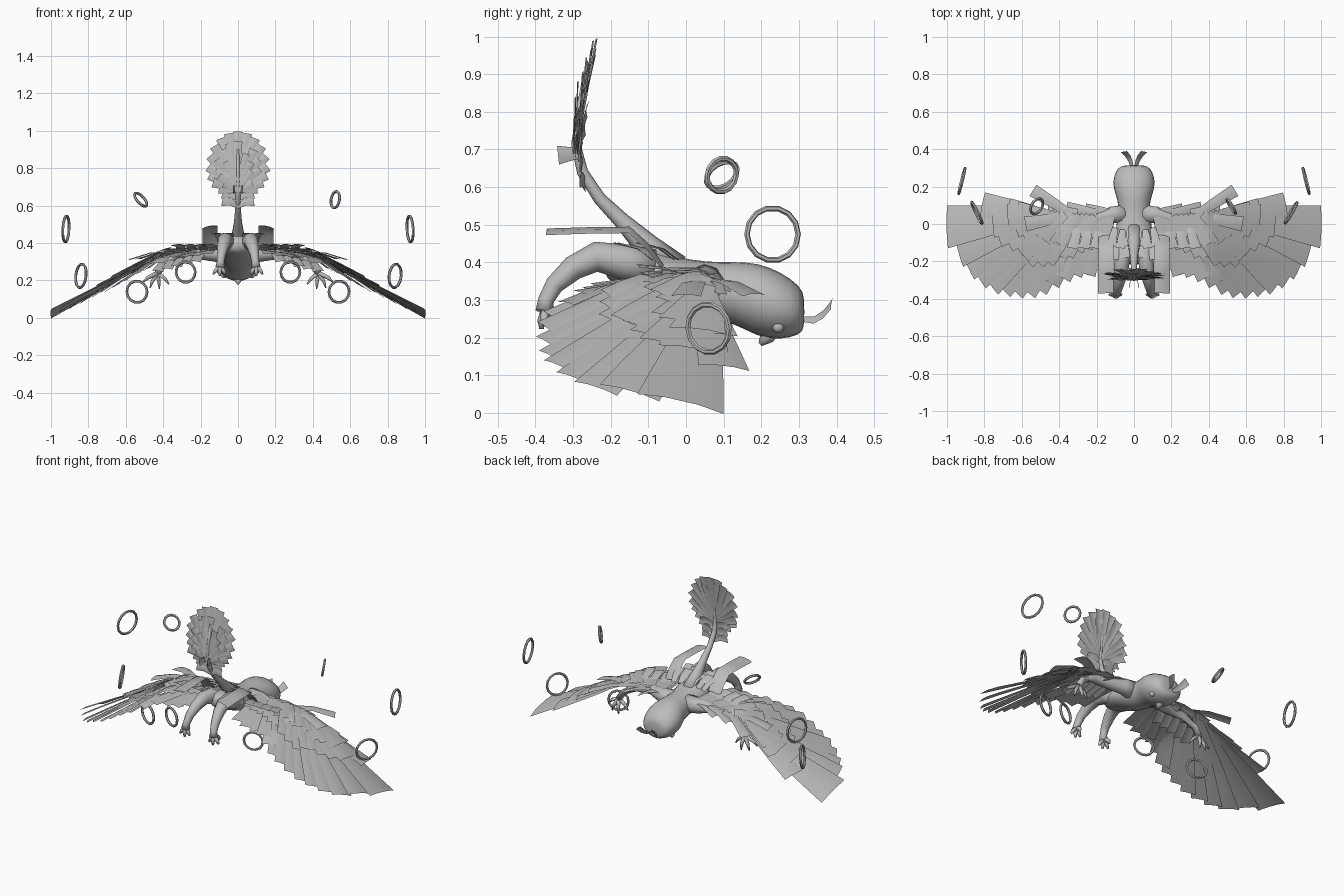
import bpy, bmesh, math, random
from mathutils import Vector

random.seed(4)
old = bpy.data.objects.get("Cube")
if old:
    bpy.data.objects.remove(old, do_unlink=True)

grey = bpy.data.materials.new("plain_grey")
grey.use_nodes = True
GREY = (0.5, 0.5, 0.5, 1)
grey.diffuse_color = GREY
grey.node_tree.nodes["Principled BSDF"].inputs["Base Color"].default_value = GREY


def finish(name, bm, mirror=False, smooth=True, subdiv=0):
    """Turn a bmesh into a named object."""
    mesh = bpy.data.meshes.new(name)
    bm.to_mesh(mesh)
    bm.free()
    mesh.materials.append(grey)
    for p in mesh.polygons:
        p.use_smooth = smooth
    ob = bpy.data.objects.new(name, mesh)
    bpy.context.collection.objects.link(ob)
    if mirror:
        ob.modifiers.new("mirror", "MIRROR").use_mirror_merge = False
    if subdiv:
        m = ob.modifiers.new("subdivide", "SUBSURF")
        m.levels = m.render_levels = subdiv
    return ob


def loft(bm, rings):
    """Skin a list of point rings and cap both ends."""
    rows = [[bm.verts.new(p) for p in ring] for ring in rings]
    n = len(rows[0])
    for a, b in zip(rows, rows[1:]):
        for i in range(n):
            j = (i + 1) % n
            bm.faces.new((a[i], a[j], b[j], b[i]))
    bm.faces.new(rows[0][::-1])
    bm.faces.new(rows[-1])
    bmesh.ops.recalc_face_normals(bm, faces=bm.faces[:])


def tube(bm, pts, sides=8):
    """Tapered tube through (x, y, z, radius) points."""
    centres = [Vector(p[:3]) for p in pts]
    rings = []
    for i, c in enumerate(centres):
        d = (centres[min(i + 1, len(pts) - 1)] - centres[max(i - 1, 0)]).normalized()
        ref = Vector((1, 0, 0)) if abs(d.x) < 0.8 else Vector((0, 1, 0))
        u = d.cross(ref).normalized()
        v = d.cross(u)
        angles = [math.tau * k / sides for k in range(sides)]
        rings.append([c + pts[i][3] * (u * math.cos(a) + v * math.sin(a)) for a in angles])
    loft(bm, rings)


def ribbon(bm, path, w0, w1, normal, camber=0.07):
    """Thin feather following a path, blunt at the tip and slightly arched."""
    path = [Vector(p) for p in path]
    normal = Vector(normal).normalized()
    side = (path[-1] - path[0]).cross(normal).normalized()
    rows = []
    for i, p in enumerate(path):
        w = w0 + (w1 - w0) * (i / (len(path) - 1)) ** 0.8
        rows.append([bm.verts.new(p + side * w * s / 2 + normal * camber * w * (1 - s * s))
                     for s in (-1, -0.4, 0.4, 1)])
    for a, b in zip(rows, rows[1:]):
        for i in range(3):
            bm.faces.new((a[i], a[i + 1], b[i + 1], b[i]))


# Head and torso, lofted from ellipses (y, z, half width, half height)
body = [(0.315, 0.268, 0.05, 0.04), (0.305, 0.272, 0.09, 0.068), (0.25, 0.285, 0.116, 0.095),
        (0.19, 0.3, 0.116, 0.103), (0.13, 0.32, 0.09, 0.085), (0.06, 0.325, 0.085, 0.078),
        (-0.03, 0.345, 0.105, 0.072), (-0.11, 0.375, 0.1, 0.065), (-0.17, 0.39, 0.085, 0.055),
        (-0.22, 0.39, 0.045, 0.035)]
bm = bmesh.new()
loft(bm, [[(rx * math.cos(math.tau * k / 12), y, z + rz * math.sin(math.tau * k / 12))
           for k in range(12)] for y, z, rx, rz in body])
finish("body", bm, subdiv=1)

# Beak and eyes under the head
bm = bmesh.new()
tube(bm, [(0, 0.23, 0.23, 0.025), (0, 0.215, 0.2, 0.02), (0, 0.197, 0.182, 0.006)])
finish("beak", bm)
bm = bmesh.new()
bmesh.ops.create_uvsphere(bm, u_segments=10, v_segments=6, radius=0.016)
bmesh.ops.translate(bm, verts=bm.verts[:], vec=(0.075, 0.245, 0.228))
finish("eyes", bm, mirror=True)

# Crest plumes on the brow
bm = bmesh.new()
ribbon(bm, [(0.01, 0.3, 0.25), (0.02, 0.34, 0.247), (0.034, 0.365, 0.262), (0.055, 0.388, 0.29)],
       0.02, 0.045, (0.5, -0.5, 0.7))
finish("crest_plumes", bm, mirror=True)

# Legs and feet
bm = bmesh.new()
tube(bm, [(0.05, -0.09, 0.385, 0.05), (0.06, -0.16, 0.4, 0.048), (0.068, -0.24, 0.415, 0.04),
          (0.078, -0.3, 0.385, 0.033), (0.088, -0.35, 0.34, 0.025), (0.093, -0.372, 0.3, 0.021),
          (0.097, -0.375, 0.27, 0.025)], 10)
for dx, dy, dz in ((-0.03, -0.005, -0.045), (0.0, -0.012, -0.055), (0.035, -0.005, -0.045), (0.01, 0.035, -0.04)):
    x, y, z = 0.097, -0.372, 0.278
    tube(bm, [(x, y, z, 0.013), (x + dx * 0.7, y + dy, z + dz * 0.6, 0.011),
              (x + dx, y + dy, z + dz, 0.006)], 6)
finish("legs", bm, mirror=True)

# Wing arms with clawed hands
bm = bmesh.new()
tube(bm, [(0.05, 0.05, 0.34, 0.055), (0.12, 0.05, 0.345, 0.045), (0.22, 0.02, 0.345, 0.03),
          (0.32, 0.03, 0.335, 0.025), (0.4, 0.04, 0.285, 0.019), (0.43, 0.04, 0.24, 0.019)], 10)
for dx, dy, dz in ((-0.06, 0, -0.06), (-0.01, 0.02, -0.085), (0.04, 0.01, -0.08), (0.08, -0.01, -0.05)):
    tube(bm, [(0.43, 0.04, 0.24, 0.013), (0.43 + dx * 0.7, 0.04 + dy, 0.24 + dz * 0.55, 0.01),
              (0.43 + dx, 0.04 + dy, 0.24 + dz, 0.004)], 6)
finish("wing_arms", bm, mirror=True)


def wing_z(x, y):
    """Height of the wing: it bends down at the wrist and droops at the back."""
    z = 0.365 - 0.07 * x if x < 0.4 else 0.337 - 0.53 * (x - 0.4)
    return z - 0.13 * max(0, -y - 0.1)


def wing_feather(bm, root, tip, w0, w1, lift, roll):
    path = []
    for i in range(6):
        x, y = (a + (b - a) * i / 5 for a, b in zip(root, tip))
        path.append((x, y, wing_z(x, y) + lift))
    ribbon(bm, path, w0, w1, (0.5, roll, 0.87) if tip[0] > 0.45 else (0.1, 0, 1), 0.05)


# Wings: flight feathers fanned round the wrist, then two rows of coverts
fan = [(0.81, 0.1, 0.14), (0.997, -0.015, 0.235), (0.935, -0.15, 0.17), (0.88, -0.24, 0.13),
       (0.82, -0.3, 0.11), (0.755, -0.34, 0.1), (0.69, -0.36, 0.09), (0.625, -0.37, 0.09),
       (0.56, -0.37, 0.09), (0.5, -0.355, 0.09), (0.44, -0.32, 0.09), (0.38, -0.29, 0.09),
       (0.32, -0.27, 0.09), (0.25, -0.27, 0.09), (0.18, -0.25, 0.09)]
rows = (("flight_feathers", 1.0, 0.0, 1.0), ("long_coverts", 0.58, 0.012, 0.8),
        ("short_coverts", 0.34, 0.022, 0.65))
for name, reach, lift, wide in rows:
    bm = bmesh.new()
    for i, (tx, ty, w) in enumerate(fan):
        k = i / (len(fan) - 1)
        root = (0.5 - 0.37 * k, 0.06 - 0.02 * k)
        jitter = random.uniform(-0.06, 0.06) if reach < 1 else 0
        r = reach + jitter
        tip = (root[0] + (tx - root[0]) * r, root[1] + (ty - root[1]) * r)
        roll = reach * min(0.2, max(0.0, 0.2 + 0.6 * ty))
        wing_feather(bm, root, tip, 0.05, w * wide, lift + 0.003 * (i % 3), roll)
    finish(name, bm, mirror=True)

# Loose feathers along the leading edge and shoulders
bm = bmesh.new()
for root, tip, w in (((0.33, 0.05), (0.54, 0.18), 0.07), ((0.36, 0.04), (0.58, 0.0), 0.08),
                     ((0.3, 0.06), (0.46, 0.08), 0.06), ((0.2, 0.06), (0.36, 0.09), 0.06),
                     ((0.12, 0.06), (0.26, 0.08), 0.06)):
    z = wing_z(*root)
    ribbon(bm, [(*root, z + 0.015), ((root[0] + tip[0]) / 2, (root[1] + tip[1]) / 2, z + 0.005),
                (*tip, z - 0.03)], 0.04, w, (0.1, 0, 1))
for x in (0.13, 0.18, 0.24, 0.3):
    ribbon(bm, [(x, 0.0, 0.36), (x + 0.01, -0.06, 0.385), (x + 0.03, -0.13, 0.39)],
           0.04, 0.06, (0.1, 0.2, 1))
finish("edge_feathers", bm, mirror=True)

# Short feathers hanging behind the arm under the wing
bm = bmesh.new()
for i in range(5):
    x = 0.2 + 0.05 * i
    z = 0.345 - 0.013 * i
    ribbon(bm, [(x, 0.01, z), (x + 0.015, -0.03, z - 0.02), (x + 0.03, -0.08, z - 0.045)],
           0.05, 0.06, (0, -0.4, 1))
finish("underarm_feathers", bm, mirror=True)

# Rump feathers and the two long streamers
bm = bmesh.new()
for x, y in ((0.02, -0.02), (0.06, -0.03), (0.1, -0.02), (0.04, -0.08), (0.09, -0.09)):
    ribbon(bm, [(x, y, 0.405), (x * 1.1, y - 0.04, 0.435), (x * 1.2, y - 0.1, 0.45)],
           0.03, 0.05, (0, 0.3, 1))
ribbon(bm, [(0.15, -0.06, 0.385), (0.15, -0.1, 0.44), (0.15, -0.15, 0.485),
            (0.15, -0.25, 0.484), (0.15, -0.37, 0.48)], 0.08, 0.085, (0.18, 0, 1), 0.1)
finish("rump_feathers", bm, mirror=True)

# Tail stem rising behind the body
bm = bmesh.new()
tube(bm, [(0, -0.03, 0.38, 0.045), (0, -0.1, 0.44, 0.035), (0, -0.17, 0.51, 0.022),
          (0, -0.23, 0.57, 0.017), (0, -0.275, 0.64, 0.015), (0, -0.292, 0.71, 0.013),
          (0, -0.283, 0.8, 0.01), (0, -0.268, 0.9, 0.006)], 10)
finish("tail_stem", bm)

# Tail fan: layered rounds of arched feathers, the smaller ones in front
bm = bmesh.new()
for scale, depth, count in ((1.0, 0.006, 17), (0.74, 0.0, 13), (0.48, -0.008, 9)):
    for i in range(count):
        a = math.radians(-140 + 280 * i / (count - 1))
        tip_x = 0.158 * scale * math.sin(a)
        tip_z = 0.80 + (0.195 if abs(a) < 1.57 else 0.14) * scale * math.cos(a)
        root_z = 0.72 - 0.05 * (1 - math.cos(a)) / 2
        flare = random.uniform(-0.012, 0.016)
        path = []
        for t in (0, 0.35, 0.7, 1):
            z = root_z + (tip_z - root_z) * t
            y = -0.292 + 0.13 * max(z - 0.7, 0) + depth + flare * t * t
            path.append((tip_x * t, y, z))
        ribbon(bm, path, 0.015, 0.055 * (0.5 + scale / 2), (0, -1, 0.1), 0.1)
for s in (-1, 1):
    for z in (0.6, 0.64, 0.68):
        ribbon(bm, [(0, -0.265 - (z - 0.6) * 0.25, z), (s * 0.04, -0.275, z + 0.02),
                    (s * 0.085, -0.28, z + 0.02)], 0.03, 0.045, (0, -1, 0.1))
    ribbon(bm, [(s * 0.015, -0.29, 0.69), (s * 0.025, -0.34, 0.685)], 0.03, 0.05, (s, 0, 0))
finish("tail_fan", bm)

# Floating rings: centre, radius, axis on the left side and on the right side
hoops = [((0.92, 0.23, 0.475), 0.07, (0.97, 0.24, 0.05), (-0.97, 0.24, 0.05)),
         ((0.84, 0.06, 0.225), 0.064, (0.85, -0.5, -0.1), (-0.87, -0.42, 0.1)),
         ((0.54, -0.11, 0.14), 0.058, (-0.35, 0.93, 0.05), (0.35, 0.93, 0.05)),
         ((0.28, -0.25, 0.245), 0.055, (-0.35, 0.93, 0.05), (0.35, 0.93, 0.05)),
         ((0.52, 0.095, 0.632), 0.045, (0.85, 0.5, -0.15), (0.65, -0.4, 0.6))]
for number, (centre, radius, left_axis, right_axis) in enumerate(hoops, 1):
    for label, sign, axis in (("left", 1, left_axis), ("right", -1, right_axis)):
        bpy.ops.mesh.primitive_torus_add(
            location=(sign * centre[0], centre[1], centre[2]), major_radius=radius,
            minor_radius=0.0075, major_segments=14, minor_segments=6,
            rotation=Vector(axis).to_track_quat("Z", "Y").to_euler())
        ring = bpy.context.object
        ring.name = f"{label}_ring_{number}"
        ring.data.materials.append(grey)
